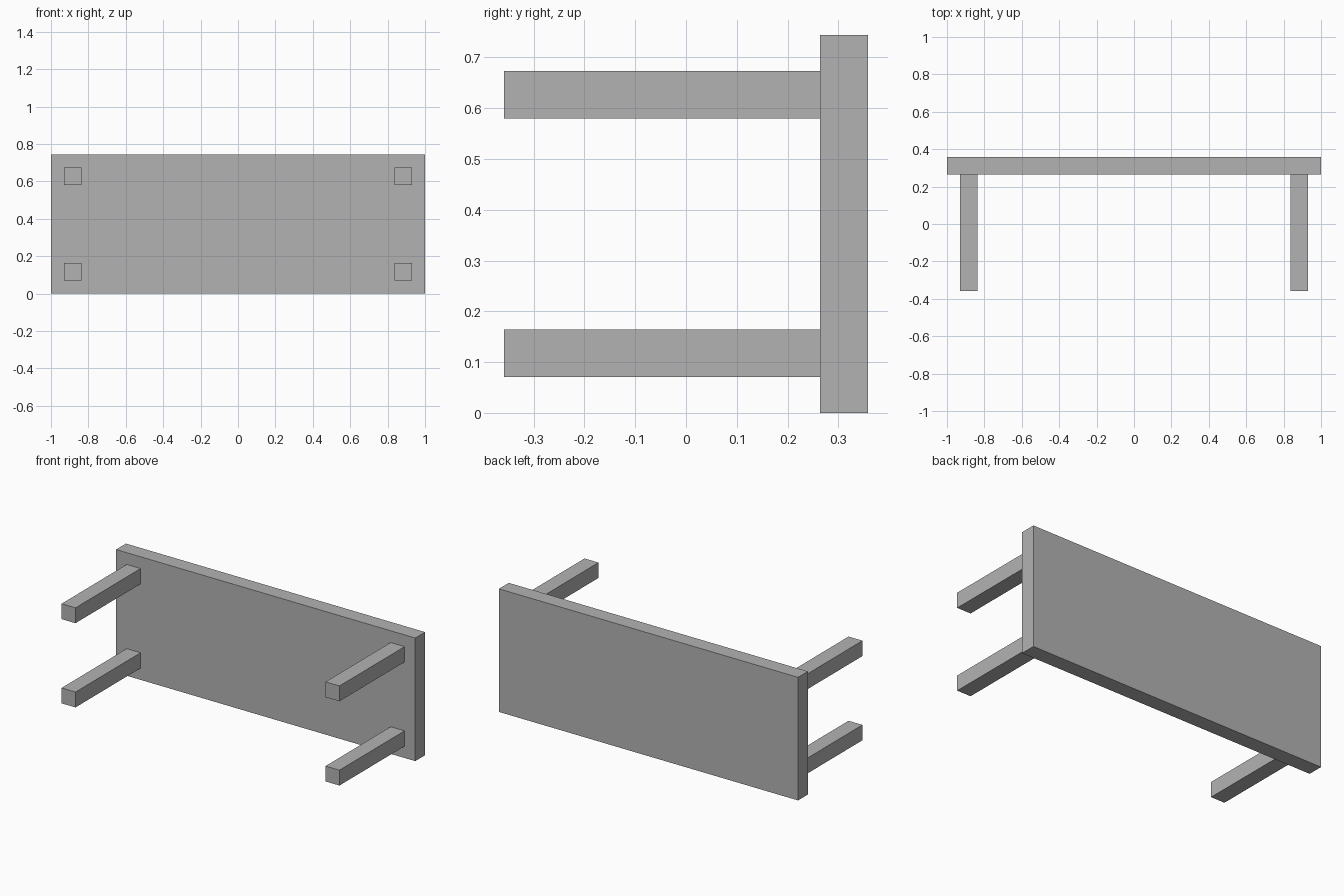
import bpy

default = bpy.data.objects.get("Cube")
if default:
    bpy.data.objects.remove(default, do_unlink=True)

# Single plain grey finish
grey = bpy.data.materials.new("plain grey")
grey.use_nodes = True
color = (0.45, 0.45, 0.45, 1)
grey.diffuse_color = color
grey.node_tree.nodes["Principled BSDF"].inputs["Base Color"].default_value = color


def box(name, low, high):
    """Axis-aligned box between two corners."""
    center = [(a + b) / 2 for a, b in zip(low, high)]
    bpy.ops.mesh.primitive_cube_add(size=1, location=center)
    obj = bpy.context.object
    obj.name = name
    obj.scale = [b - a for a, b in zip(low, high)]
    bpy.ops.object.transform_apply(location=False, rotation=False, scale=True)
    obj.data.materials.append(grey)
    return obj


HEIGHT = 0.744
FRONT, JOINT, BACK = -0.358, 0.264, 0.358
LEG = 0.093
INSET = 0.071

# Table top, standing on its long edge
box("table_top", (-1, JOINT, 0), (1, BACK, HEIGHT))

# Four square legs pointing forward from the corners
for side, x in (("right", -1 + INSET), ("left", 1 - INSET - LEG)):
    for level, z in (("lower", INSET), ("upper", HEIGHT - INSET - LEG)):
        box(f"{level}_{side}_leg", (x, FRONT, z), (x + LEG, JOINT, z + LEG))
